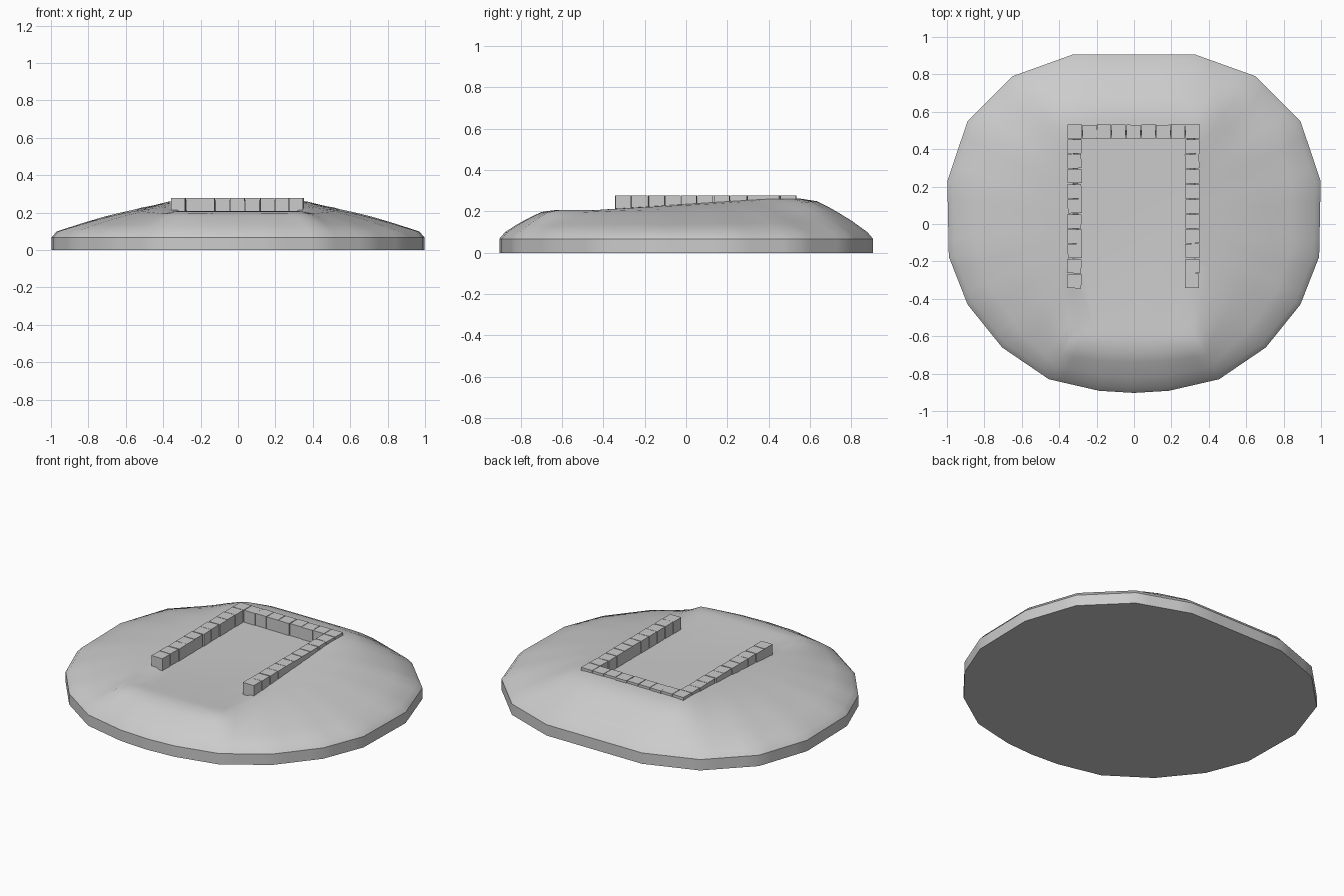
import bpy, bmesh, math, random
from mathutils import Vector, Matrix

if "Cube" in bpy.data.objects:
    bpy.data.objects.remove(bpy.data.objects["Cube"])

random.seed(4)

# Outline of the mound, right half from back to front
HALF = [(0.33, 0.905), (0.65, 0.79), (0.89, 0.55), (0.998, 0.23), (0.99, -0.175),
        (0.89, -0.43), (0.705, -0.66), (0.455, -0.83), (0.185, -0.892)]
OUTLINE = HALF + [(0, -0.903)] + [(-x, y) for x, y in reversed(HALF)]
FLOOR = 0.203
STEPS = 4


def outline_points():
    pts = []
    for i, a in enumerate(OUTLINE):
        a, b = Vector(a), Vector(OUTLINE[(i + 1) % len(OUTLINE)])
        pts += [a.lerp(b, k / STEPS) for k in range(STEPS)]
    return pts


def court_edge(p, hx, back, front):
    """Where the ray from the centre to p leaves the court rectangle."""
    s = min(hx / max(abs(p.x), 1e-6), (back if p.y > 0 else front) / max(abs(p.y), 1e-6))
    return p * s


def bank_height(y):
    """Bank rises from the open front to the back wall."""
    t = min(max((y + 0.42) / 0.82, 0), 1)
    return 0.208 + 0.057 * t


def build_mound():
    bm = bmesh.new()
    outer = outline_points()
    inner = [court_edge(p, 0.325, 0.50, 0.60) for p in outer]
    floor = [court_edge(p, 0.30, 0.475, 0.56) for p in outer]
    rings = [[(*p, 0) for p in outer], [(*p, 0.068) for p in outer],
             [(*(p * 0.97), 0.1) for p in outer]]
    # Slope from rim to the court, steeper at the back and front
    for t, side_f, end_f in [(0.2, 0.29, 0.33), (0.37, 0.52, 0.57), (0.5, 0.67, 0.74),
                             (0.65, 0.82, 0.91), (0.85, 0.95, 0.98), (1, 1, 1)]:
        ring = []
        for p, q in zip(outer, inner):
            w = (p.y / p.length) ** 2
            f = side_f + (end_f - side_f) * w
            xy = (p * 0.97).lerp(q, t)
            ring.append((*xy, 0.1 + (bank_height(q.y) - 0.1) * f))
        rings.append(ring)
    rings.append([(*p, FLOOR) for p in floor])

    verts = [[bm.verts.new(c) for c in r] for r in rings]
    n = len(outer)
    for a, b in zip(verts, verts[1:]):
        for i in range(n):
            j = (i + 1) % n
            bm.faces.new((a[i], a[j], b[j], b[i]))
    bm.faces.new(verts[0])
    bm.faces.new(verts[-1])
    bmesh.ops.recalc_face_normals(bm, faces=bm.faces)
    return finish(bm, "mound")


def finish(bm, name):
    mesh = bpy.data.meshes.new(name)
    bm.to_mesh(mesh)
    bm.free()
    ob = bpy.data.objects.new(name, mesh)
    bpy.context.collection.objects.link(ob)
    return ob


def build_wall(name, centres):
    """Row of slightly uneven square stones."""
    bm = bmesh.new()
    for x, y in centres:
        rot = Matrix.Rotation(math.radians(random.uniform(-2.5, 2.5)), 4, 'Z')
        size = Matrix.Diagonal((0.076, 0.076, 0.08, 1))
        j = lambda: random.uniform(-0.002, 0.002)
        bmesh.ops.create_cube(bm, size=1, matrix=Matrix.Translation((x + j(), y + j(), 0.238)) @ rot @ size)
    return finish(bm, name)


mound = build_mound()
bpy.context.view_layer.objects.active = mound
mound.select_set(True)
bpy.ops.object.shade_smooth_by_angle(angle=math.radians(40))

# Retaining walls around three sides of the court
side_y = [-0.305 + 0.08 * i for i in range(10)]
build_wall("left_wall", [(-0.318, y) for y in side_y])
build_wall("right_wall", [(0.312, y) for y in side_y])
build_wall("back_wall", [(-0.318 + 0.0788 * i, 0.494) for i in range(9)])
